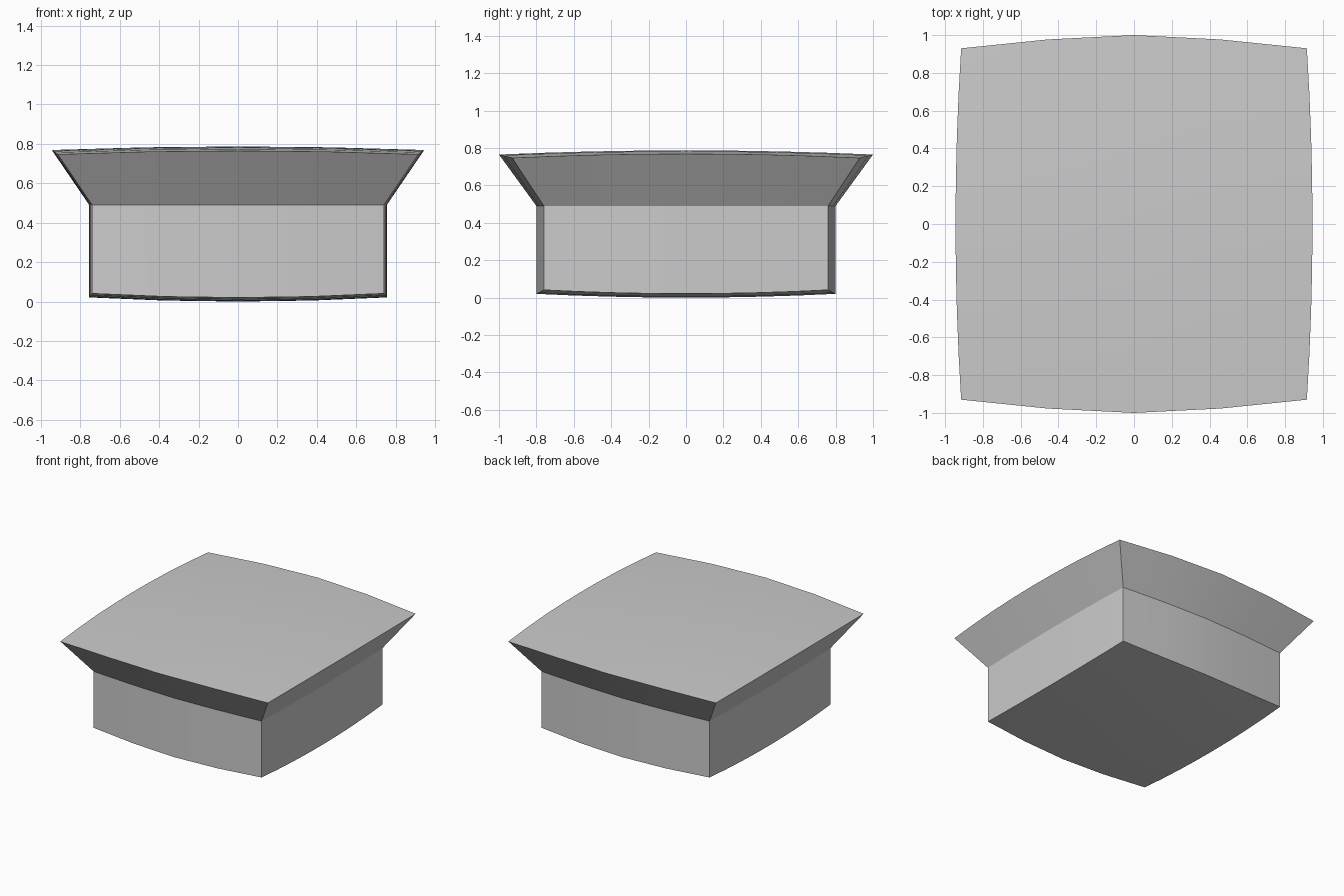
import bpy, bmesh

if "Cube" in bpy.data.objects:
    bpy.data.objects.remove(bpy.data.objects["Cube"])

NX, NY = 4, 8

# bulging rectangle levels: half sizes, corner pull-in, centre height, drop along x and y
BOTTOM = (0.755, 0.80, 0.015, 0.04, 0.0, 0.021, 0.020)
NECK = (0.755, 0.80, 0.015, 0.04, 0.49, 0.0, 0.0)
TOP = (0.945, 1.00, 0.030, 0.07, 0.787, -0.018, -0.022)


def point(level, i, j):
    hx, hy, dx, dy, z, zx, zy = level
    u, v = 2 * i / NX - 1, 2 * j / NY - 1
    return (u * (hx - dx * v * v), v * (hy - dy * abs(u) ** 1.6),
            z + zx * u * u + zy * v * v)


# walk counter-clockwise around the rim
rim = ([(i, 0) for i in range(NX)] + [(NX, j) for j in range(NY)]
       + [(i, NY) for i in range(NX, 0, -1)] + [(0, j) for j in range(NY, 0, -1)])

bm = bmesh.new()
grids = []
for level in (BOTTOM, TOP):
    g = {(i, j): bm.verts.new(point(level, i, j))
         for i in range(NX + 1) for j in range(NY + 1)}
    for i in range(NX):
        for j in range(NY):
            bm.faces.new([g[i, j], g[i + 1, j], g[i + 1, j + 1], g[i, j + 1]])
    grids.append(g)

# straight body wall, then flared wall up to the domed top
rings = [[grids[0][k] for k in rim],
         [bm.verts.new(point(NECK, *k)) for k in rim],
         [grids[1][k] for k in rim]]
n = len(rim)
for a, b in zip(rings, rings[1:]):
    for k in range(n):
        bm.faces.new([a[k], a[(k + 1) % n], b[(k + 1) % n], b[k]])
bmesh.ops.recalc_face_normals(bm, faces=bm.faces)

mesh = bpy.data.meshes.new("flared_block")
bm.to_mesh(mesh)
bm.free()
obj = bpy.data.objects.new("flared_block", mesh)
bpy.context.collection.objects.link(obj)
bpy.context.view_layer.objects.active = obj
obj.select_set(True)
bpy.ops.object.shade_smooth_by_angle(angle=0.5)
